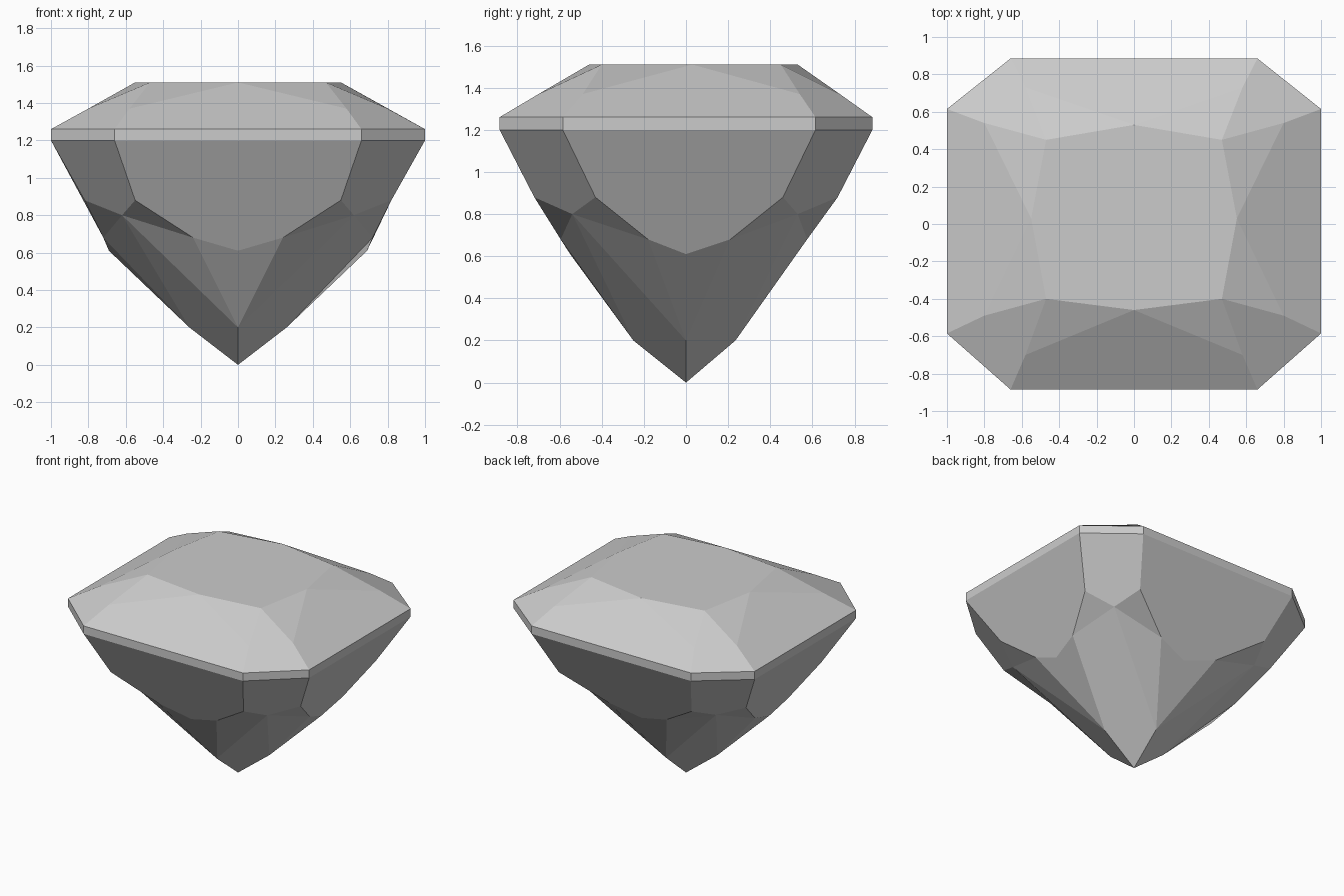
import bpy
import bmesh

cube = bpy.data.objects.get("Cube")
if cube:
    bpy.data.objects.remove(cube)

stone = bpy.data.materials.new("pale_grey_stone")
stone.use_nodes = True
grey = (0.6, 0.6, 0.6, 1)
stone.diffuse_color = grey
stone.node_tree.nodes["Principled BSDF"].inputs["Base Color"].default_value = grey

# Facet corners of one quarter: x, front depth, back depth, height
POINTS = {
    "table_corner": (0.47, 0.40, 0.45, 1.51),
    "table_end": (0, 0.46, 0.53, 1.51),
    "table_side": (0.55, -0.03, 0.03, 1.51),
    "crown_end": (0.58, 0.70, 0.73, 1.37),
    "crown_side": (0.80, 0.49, 0.54, 1.37),
    "rim_end": (0.66, 0.885, 0.885, 1.26),
    "rim_side": (1.0, 0.585, 0.615, 1.26),
    "belt_end": (0.66, 0.885, 0.885, 1.20),
    "belt_side": (1.0, 0.585, 0.615, 1.20),
    "shoulder_end": (0.55, 0.72, 0.72, 0.88),
    "shoulder_side": (0.82, 0.43, 0.46, 0.88),
    "corner_tip": (0.62, 0.54, 0.53, 0.80),
    "waist_end": (0.24, 0.595, 0.575, 0.68),
    "waist_side": (0.72, 0.18, 0.21, 0.68),
    "tip_end": (0, 0.55, 0.525, 0.61),
    "tip_side": (0.69, 0, 0, 0.61),
    "low_end": (0, 0.25, 0.235, 0.20),
    "low_side": (0.26, 0, 0, 0.20),
    "culet": (0, 0, 0, 0),
}

bm = bmesh.new()
made = {}


def corner(name, sx, sy):
    x, front, back, z = POINTS[name]
    pos = (x * sx, -front if sy < 0 else back, z)
    key = tuple(round(c, 4) + 0.0 for c in pos)
    if key not in made:
        made[key] = bm.verts.new(pos)
    return made[key]


def facet(corners):
    bm.faces.new([corner(*c) for c in corners])


# Corner facets, repeated in all four quarters
for sx in (-1, 1):
    for sy in (-1, 1):
        for names in (
            "rim_end rim_side crown_side table_corner crown_end",
            "crown_end table_corner table_end",
            "crown_side table_corner table_side",
            "rim_end rim_side belt_side belt_end",
            "belt_end belt_side shoulder_side corner_tip shoulder_end",
            "shoulder_end corner_tip waist_end",
            "shoulder_side corner_tip waist_side",
            "corner_tip waist_end low_end",
            "corner_tip waist_side low_side",
            "corner_tip low_end culet low_side",
        ):
            facet([(n, sx, sy) for n in names.split()])

# Broad facets spanning the ends (front and back) and the two sides
for s in (-1, 1):
    for part in ("end", "side"):
        def at(name, m):
            full = f"{name}_{part}"
            return (full, m, s) if part == "end" else (full, s, m)

        facet([at("rim", -1), at("rim", 1), at("crown", 1),
               at("table", 1), at("crown", -1)])
        facet([at("rim", -1), at("rim", 1), at("belt", 1), at("belt", -1)])
        facet([at("belt", -1), at("belt", 1), at("shoulder", 1), at("waist", 1),
               at("tip", 1), at("waist", -1), at("shoulder", -1)])
        facet([at("waist", -1), at("tip", 1), at("waist", 1), at("low", 1)])

# Flat table on top
facet([("table_corner", -1, -1), ("table_end", 1, -1), ("table_corner", 1, -1),
       ("table_side", 1, 1), ("table_corner", 1, 1), ("table_end", 1, 1),
       ("table_corner", -1, 1), ("table_side", -1, 1)])

bmesh.ops.recalc_face_normals(bm, faces=bm.faces[:])
mesh = bpy.data.meshes.new("cut_gem")
bm.to_mesh(mesh)
bm.free()
mesh.materials.append(stone)
gem = bpy.data.objects.new("cut_gem", mesh)
bpy.context.collection.objects.link(gem)
